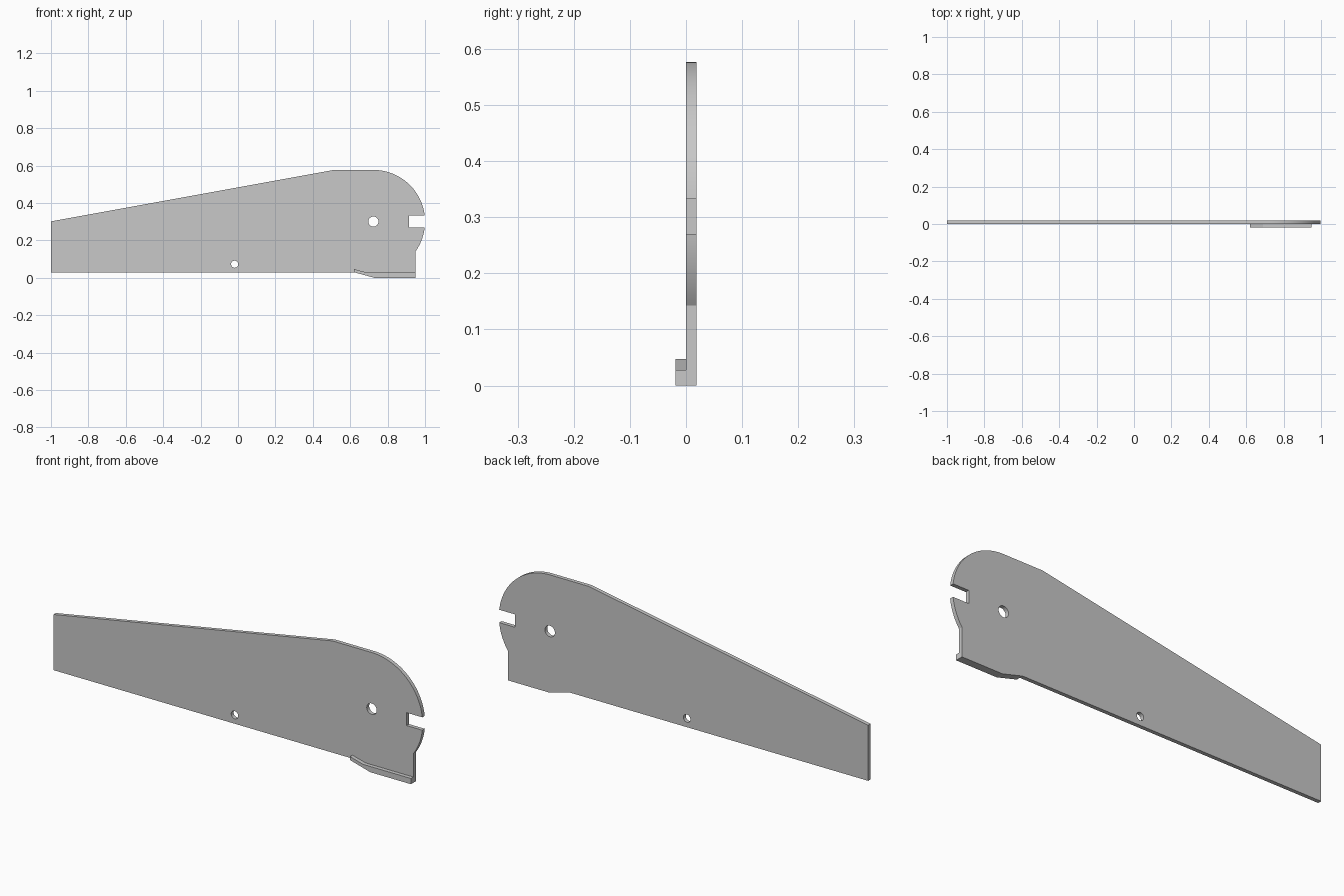
import bpy, bmesh
from math import cos, sin, asin, acos, pi

cube = bpy.data.objects.get("Cube")
if cube:
    bpy.data.objects.remove(cube)

T = 0.019                      # sheet thickness
HUB = (0.724, 0.301)           # centre of the rounded end
R = 0.276
RIGHT = 0.95                   # straight right edge
NOTCH_LOW, NOTCH_HIGH, NOTCH_X = 0.27, 0.333, 0.913

grey = bpy.data.materials.new("light_grey")
grey.use_nodes = True
colour = (0.58, 0.58, 0.58, 1)
grey.diffuse_color = colour
grey.node_tree.nodes["Principled BSDF"].inputs["Base Color"].default_value = colour


def prism(name, outline, y0, y1):
    """Extrude an x-z outline from y0 to y1."""
    bm = bmesh.new()
    face = bm.faces.new([bm.verts.new((x, y0, z)) for x, z in outline])
    ext = bmesh.ops.extrude_face_region(bm, geom=[face])
    moved = [v for v in ext["geom"] if isinstance(v, bmesh.types.BMVert)]
    bmesh.ops.translate(bm, vec=(0, y1 - y0, 0), verts=moved)
    bmesh.ops.recalc_face_normals(bm, faces=bm.faces)
    mesh = bpy.data.meshes.new(name)
    bm.to_mesh(mesh)
    bm.free()
    obj = bpy.data.objects.new(name, mesh)
    bpy.context.collection.objects.link(obj)
    mesh.materials.append(grey)
    return obj


def arc(centre, radius, a0, a1, steps):
    return [(centre[0] + radius * cos(a0 + (a1 - a0) * i / steps),
             centre[1] + radius * sin(a0 + (a1 - a0) * i / steps))
            for i in range(steps + 1)]


def smooth(obj):
    bpy.ops.object.select_all(action="DESELECT")
    obj.select_set(True)
    bpy.context.view_layer.objects.active = obj
    bpy.ops.object.shade_smooth_by_angle(angle=0.5)


# Tapered plate with rounded, notched end
upper = arc(HUB, R, pi / 2, asin((NOTCH_HIGH - HUB[1]) / R), 28)
lower = arc(HUB, R, asin((NOTCH_LOW - HUB[1]) / R), -acos((RIGHT - HUB[0]) / R), 12)
outline = ([(-1, 0.03), (-1, 0.302), (0.512, 0.577)] + upper
           + [(NOTCH_X, NOTCH_HIGH), (NOTCH_X, NOTCH_LOW)] + lower
           + [(RIGHT, 0), (0.73, 0), (0.62, 0.03)])
plate = prism("plate", outline, 0, T)

# Round holes through the plate
for centre, radius in ((HUB, 0.027), ((-0.018, 0.073), 0.019)):
    cutter = prism("hole_cutter", arc(centre, radius, 0, 2 * pi, 32)[:-1], -0.1, 0.1)
    cutter.hide_render = True
    cut = plate.modifiers.new("hole", "BOOLEAN")
    cut.operation = "DIFFERENCE"
    cut.solver = "EXACT"
    cut.object = cutter
    bpy.context.view_layer.objects.active = plate
    bpy.ops.object.modifier_apply(modifier=cut.name)
    bpy.data.objects.remove(cutter)
smooth(plate)

# Bent lip along the lower front edge
prism("lower_lip", [(0.62, 0.03), (0.62, 0.047), (0.69, 0.028),
                    (RIGHT, 0.028), (RIGHT, 0), (0.73, 0)], -T, 0)
